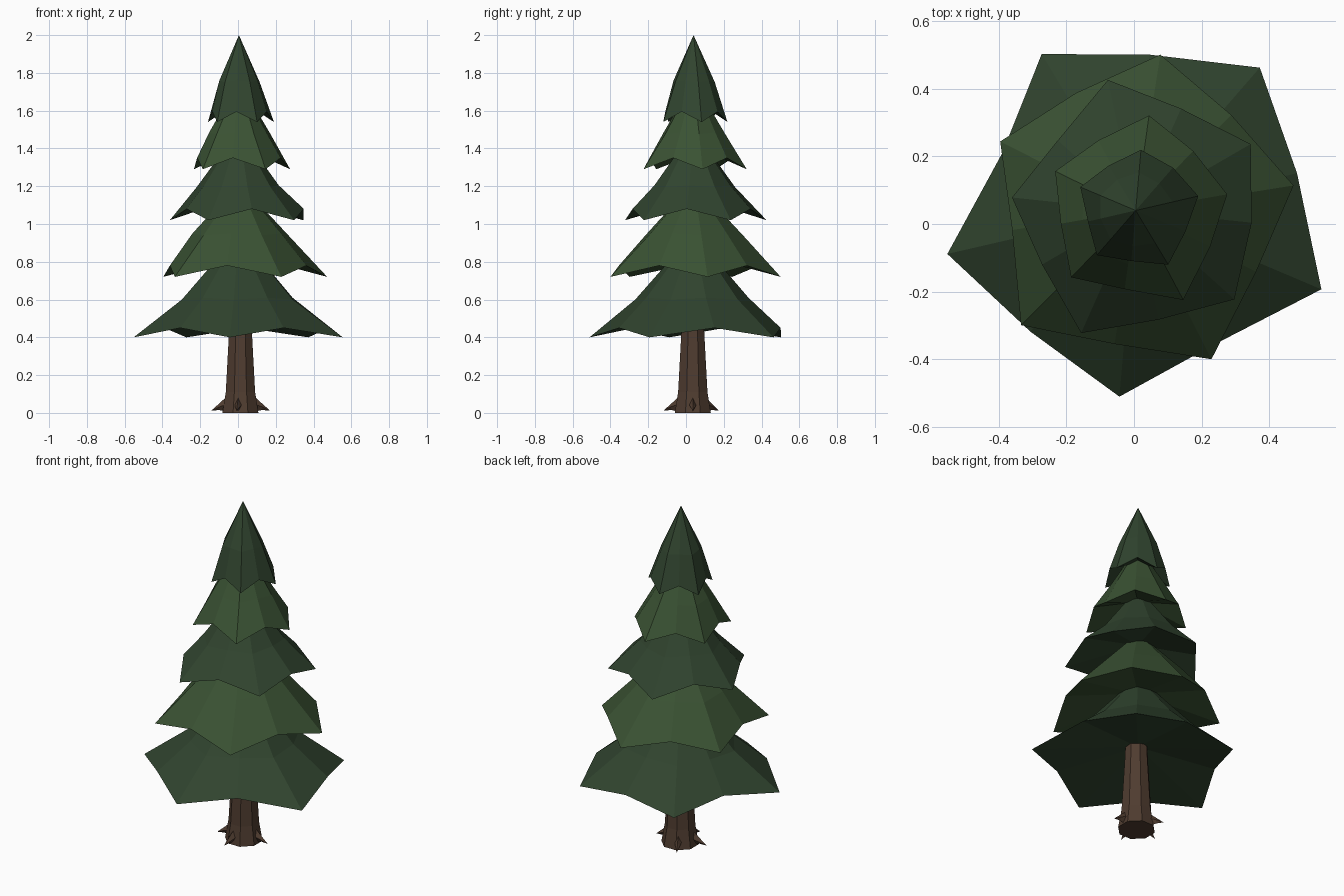
import bpy, bmesh
from math import cos, sin, radians
from mathutils import Vector

if "Cube" in bpy.data.objects:
    bpy.data.objects.remove(bpy.data.objects["Cube"])


def material(name, rgb):
    m = bpy.data.materials.new(name)
    m.diffuse_color = (*rgb, 1)
    m.use_nodes = True
    m.node_tree.nodes["Principled BSDF"].inputs["Base Color"].default_value = m.diffuse_color
    return m


BLUE_GREEN = material("dark_needles", (0.030, 0.058, 0.028))
GREEN = material("light_needles", (0.042, 0.084, 0.033))
BARK = material("bark", (0.078, 0.045, 0.029))


def build(name, rings, bottom, top, mat):
    """Skin a stack of rings and close both ends with a fan to a centre point."""
    bm = bmesh.new()
    rows = [[bm.verts.new(p) for p in ring] for ring in rings]
    n = len(rows[0])
    low, high = bm.verts.new(bottom), bm.verts.new(top)
    for i in range(n):
        j = (i + 1) % n
        for a, b in zip(rows, rows[1:]):
            bm.faces.new((a[i], a[j], b[j], b[i]))
        bm.faces.new((low, rows[0][j], rows[0][i]))
        bm.faces.new((rows[-1][i], rows[-1][j], high))
    bmesh.ops.recalc_face_normals(bm, faces=bm.faces)
    me = bpy.data.meshes.new(name)
    bm.to_mesh(me)
    bm.free()
    me.materials.append(mat)
    ob = bpy.data.objects.new(name, me)
    bpy.context.collection.objects.link(ob)
    return ob


def polar(r, deg, z, cx=0.005, cy=0.04):
    return Vector((cx + r * cos(radians(deg)), cy + r * sin(radians(deg)), z))


# Branch tiers: five drooping tips with raised notches between them
# tip height, notch rise, mid radius, mid height, apex height, start angle, tip radii, notch radii
TIERS = [
    (0.40, 0.05, 0.31, 0.60, 0.95, -23, (0.597, 0.56, 0.54, 0.572, 0.553), (0.49, 0.463, 0.43, 0.475, 0.46)),
    (0.72, 0.06, 0.265, 0.94, 1.22, 9, (0.473, 0.467, 0.45, 0.48, 0.494), (0.40, 0.39, 0.37, 0.40, 0.40)),
    (1.02, 0.06, 0.225, 1.195, 1.50, -42, (0.393, 0.393, 0.395, 0.368, 0.397), (0.345, 0.33, 0.31, 0.32, 0.33)),
    (1.29, 0.06, 0.17, 1.475, 1.76, 10, (0.275, 0.284, 0.265, 0.275, 0.30), (0.245, 0.235, 0.225, 0.235, 0.245)),
    (1.54, 0.055, 0.113, 1.75, 2.00, 13, (0.19, 0.18, 0.178, 0.175, 0.187), (0.168, 0.155, 0.145, 0.15, 0.16)),
]
for k, (z, rise, rm, zm, apex, a0, tips, notches) in enumerate(TIERS):
    rim, mid = [], []
    for i in range(5):
        a = a0 + 72 * i
        rim += [polar(tips[i], a, z), polar(notches[i], a + 36, z + rise)]
        mid += [polar(rm, a, zm), polar(rm * 0.94, a + 36, zm + 0.01)]
    build(f"branch_tier_{k + 1}", [rim, mid], polar(0, 0, z + rise + 0.065), polar(0, 0, apex),
          (BLUE_GREEN, GREEN)[k % 2])

# Tapered trunk
TX, TY = 0.013, 0.036
profile = [(0.103, 0.0), (0.084, 0.11), (0.066, 0.42), (0.06, 0.55)]
build("trunk", [[polar(r, 22.5 + 45 * i, z, TX, TY) for i in range(8)] for r, z in profile],
      (TX, TY, 0), (TX, TY, 0.55), BARK)

# Pointed roots around the foot
for k, a in enumerate((262, 0, 118, 190)):
    side = Vector((-sin(radians(a)), cos(radians(a)), 0))

    def section(r, z, w, h):
        c = polar(r, a, z, TX, TY)
        return [c + side * w, c + Vector((0, 0, h)), c - side * w, c - Vector((0, 0, h))]

    build(f"root_{k + 1}", [section(0.07, 0.048, 0.022, 0.042), section(0.115, 0.032, 0.013, 0.017)],
          polar(0.06, a, 0.05, TX, TY), polar(0.157, a, 0.012, TX, TY), BARK)
